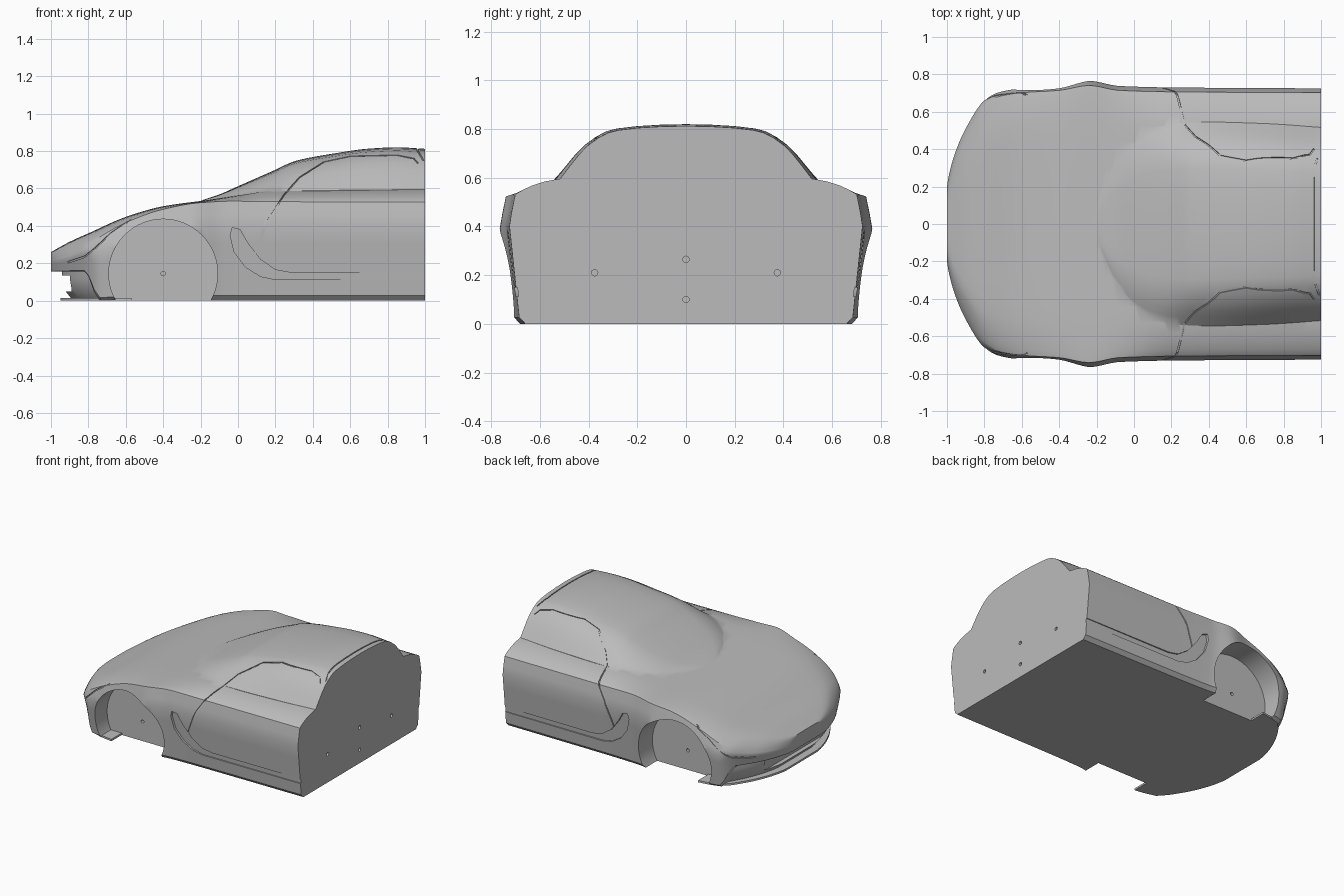
import bpy, bmesh, math
from mathutils import Vector
from mathutils.bvhtree import BVHTree

if "Cube" in bpy.data.objects:
    bpy.data.objects.remove(bpy.data.objects["Cube"])

paint = bpy.data.materials.new("body grey")
paint.use_nodes = True
grey = (0.5, 0.5, 0.5, 1)
paint.diffuse_color = grey
paint.node_tree.nodes["Principled BSDF"].inputs["Base Color"].default_value = grey


def smooth_value(table, x):
    """Monotone cubic interpolation through (x, value) pairs."""
    n = len(table)
    if x <= table[0][0]:
        return table[0][1]
    if x >= table[-1][0]:
        return table[-1][1]
    sec = [(table[i + 1][1] - table[i][1]) / (table[i + 1][0] - table[i][0]) for i in range(n - 1)]

    def slope(i):
        if i == 0 or i == n - 1:
            return sec[min(i, n - 2)]
        a, b = sec[i - 1], sec[i]
        return 2 * a * b / (a + b) if a * b > 0 else 0

    i = max(k for k in range(n - 1) if table[k][0] <= x)
    h = table[i + 1][0] - table[i][0]
    t = (x - table[i][0]) / h
    return (table[i][1] * (1 + 2 * t) * (1 - t) ** 2 + table[i + 1][1] * t * t * (3 - 2 * t)
            + h * slope(i) * t * (1 - t) ** 2 - h * slope(i + 1) * t * t * (1 - t))


def loft(name, rings):
    """Closed solid skinned over a list of equal-length rings."""
    bm = bmesh.new()
    rows = [[bm.verts.new(p) for p in ring] for ring in rings]
    n = len(rows[0])
    for a, b in zip(rows, rows[1:]):
        for i in range(n):
            j = (i + 1) % n
            bm.faces.new((a[i], a[j], b[j], b[i]))
    bm.faces.new(rows[0])
    bm.faces.new(rows[-1])
    bmesh.ops.recalc_face_normals(bm, faces=bm.faces)
    mesh = bpy.data.meshes.new(name)
    bm.to_mesh(mesh)
    bm.free()
    mesh.materials.append(paint)
    obj = bpy.data.objects.new(name, mesh)
    bpy.context.collection.objects.link(obj)
    return obj


def combine(target, other, operation="DIFFERENCE"):
    """Apply a boolean and drop the helper."""
    other.hide_render = True
    mod = target.modifiers.new("cut", "BOOLEAN")
    mod.operation, mod.solver, mod.object = operation, "EXACT", other
    bpy.context.view_layer.objects.active = target
    bpy.ops.object.modifier_apply(modifier=mod.name)
    bpy.data.objects.remove(other)


def box(x0, x1, y0, y1, z0, z1):
    return loft("box_cutter", [[(x, y0, z0), (x, y1, z0), (x, y1, z1), (x, y0, z1)] for x in (x0, x1)])


def rod(axis, start, end, u, v, radius, sides):
    """Cylinder along x or y, centred on (u, z)."""
    rings = []
    for s in (start, end):
        ring = []
        for k in range(sides):
            a = math.tau * k / sides
            p, z = u + radius * math.cos(a), v + radius * math.sin(a)
            ring.append((s, p, z) if axis == "x" else (p, s, z))
        rings.append(ring)
    return loft("round_cutter", rings)


def mirrored(half):
    """Close a right-half section whose first and last points lie on the centre plane."""
    return half + [(x, -y, z) for x, y, z in reversed(half[1:-1])]


# Shape tables along the length
WIDTH = [(-1, .2), (-.99, .26), (-.96, .37), (-.9, .51), (-.8, .66), (-.72, .705), (-.6, .725),
         (-.4, .738), (-.24, .765), (-.08, .738), (.2, .73), (1, .725)]
CENTRE = [(-1, .26), (-.9, .315), (-.8, .36), (-.6, .448), (-.4, .505), (-.15, .54),
          (0, .565), (.2, .593), (1, .602)]
SHOULDER = [(-1, .22), (-.9, .255), (-.8, .31), (-.6, .42), (-.4, .49), (-.2, .525), (0, .535), (1, .535)]
UNDERSIDE = [(-1, .155), (-.82, .155), (-.74, 0), (1, 0)]
CROWN = [(.2, 1), (.4, .99), (.6, .96), (.72, .9), (.8, .74), (.87, .5), (.92, .25), (.955, .03), (.968, -.1)]
CABIN_WIDTH = [(-.22, .06), (-.19, .16), (-.1, .34), (0, .45), (.1, .51), (.2, .535), (.4, .545),
               (.7, .537), (1, .517)]
CABIN_TOP = [(-.22, .526), (-.18, .541), (-.1, .568), (0, .612), (.2, .7), (.3, .745), (.4, .768),
             (.5, .785), (.7, .813), (.85, .82), (1, .812)]
CABIN_BASE = [(-.22, .51), (0, .555), (.2, .585), (1, .595)]
CABIN_SECTION = [(.2, .99), (.38, .965), (.54, .92), (.62, .87), (.7, .77), (.78, .63), (.85, .46),
                 (.92, .25), (1, 0)]
REAR = 1.05


def body_section(x):
    w, top, shoulder, low = (smooth_value(t, x) for t in (WIDTH, CENTRE, SHOULDER, UNDERSIDE))
    waist = low + .75 * (shoulder - low)
    half = [(x, 0, top)]
    half += [(x, f * w, shoulder + g * (top - shoulder)) for f, g in CROWN]
    half += [(x, .987 * w, waist + .45 * (shoulder - waist)), (x, w, waist)]
    sill = low + .05 * (shoulder - low)
    half += [(x, w * (1 - .055 * k / 4), waist + (sill - waist) * k / 4) for k in range(1, 5)]
    half += [(x, .91 * w, low), (x, 0, low)]
    return mirrored(half)


def cabin_section(x):
    w, top, base = (smooth_value(t, x) for t in (CABIN_WIDTH, CABIN_TOP, CABIN_BASE))
    half = [(x, 0, top)] + [(x, f * w, base + g * (top - base)) for f, g in CABIN_SECTION]
    return mirrored(half + [(x, w, base - .1), (x, 0, base - .1)])


# Body shell and cabin
nose = [-1 + .2 * (k / 16) ** 1.6 for k in range(16)]
body = loft("body_shell", [body_section(x) for x in nose + [-.8 + (REAR + .8) * k / 60 for k in range(61)]])
cabin = loft("cabin", [cabin_section(-.22 + (REAR + .22) * k / 48) for k in range(49)])
combine(body, cabin, "UNION")
surface = BVHTree.FromPolygons([v.co for v in body.data.vertices], [p.vertices for p in body.data.polygons])


def seam(points, side, from_top=False):
    """Cut a fine panel gap along a path projected on the shell."""
    path = []
    for (a0, b0), (a1, b1) in zip(points, points[1:]):
        steps = max(2, int(math.hypot(a1 - a0, b1 - b0) / .03))
        for k in range(steps):
            a, b = a0 + (a1 - a0) * k / steps, b0 + (b1 - b0) * k / steps
            start, ray = ((a, b, 2), (0, 0, -1)) if from_top else ((a, 2 * side, b), (0, -side, 0))
            hit, normal, _, _ = surface.ray_cast(Vector(start), Vector(ray))
            if hit:
                path.append((hit, normal))
    rings = []
    for i, (p, n) in enumerate(path):
        along = path[min(i + 1, len(path) - 1)][0] - path[max(i - 1, 0)][0]
        across = along.cross(n).normalized() * .004
        rings.append([p + across + n * .008, p - across + n * .008, p - across - n * .007, p + across - n * .007])
    combine(body, loft("seam_cutter", rings))


# Flat rear face
combine(body, box(1, 2, -1, 1, -1, 2))

DOOR = [(.065, .17), (.1, .28), (.16, .43), (.25, .57), (.33, .66), (.46, .742), (.6, .772),
        (.85, .778), (.94, .76), (.985, .71)]
HEADLAMP = [(-.57, .435), (-.68, .36), (-.76, .285), (-.82, .235), (-.94, .195)]
VENT = [(-.03, .39), (-.042, .35), (-.02, .26), (.04, .18), (.12, .13), (.2, .113), (1.1, .113),
        (1.1, .15), (.28, .15), (.2, .165), (.12, .22), (.05, .31), (.01, .38)]
for side in (1, -1):
    # Wheel wells and axle holes
    combine(body, rod("y", .55 * side, .95 * side, -.4, .145, .291, 64))
    combine(body, rod("y", .5 * side, .6 * side, -.4, .145, .012, 16))
    # Side vent running into the sill groove
    combine(body, loft("vent_cutter", [[(x, side * (.677 + .1 * z + d), z) for x, z in VENT] for d in (0, .15)]))
    seam(DOOR, side)
    seam(HEADLAMP, side)

# Rear roof panel gap
seam([(.99, -.38), (.97, -.32), (.96, -.25), (.96, .25), (.97, .32), (.99, .38)], 1, True)

# Mounting holes in the rear face
for y, z in ((0, .1), (0, .265), (-.375, .21), (.375, .21)):
    combine(body, rod("x", .95, 1.05, y, z, .013, 16))


def plan_ring(shift, scale, end, z):
    """Nose outline seen from above, moved back and scaled in width."""
    xs = [-1 + (end + 1) * (k / 20) ** 1.6 for k in range(21)]
    half = [(x + shift, scale * smooth_value(WIDTH, x), z) for x in xs]
    return half + [(x, -y, z) for x, y, z in reversed(half)]


# Lower bumper with intake, and thin splitter under it
bumper = loft("lower_bumper", [plan_ring(s, .97, -.8, z) for z, s in ((.19, .06), (.12, .06), (.06, .07), (.01, .11))])
combine(bumper, box(-1.1, -.89, -.36, .36, .05, .135))
splitter = loft("front_splitter", [plan_ring(.05, .93, -.62, z) for z in (0, .014)])

# Smooth shading with crisp creases
bpy.ops.object.select_all(action="DESELECT")
for obj in (body, bumper, splitter):
    obj.select_set(True)
bpy.context.view_layer.objects.active = body
bpy.ops.object.shade_smooth_by_angle(angle=math.radians(30))
